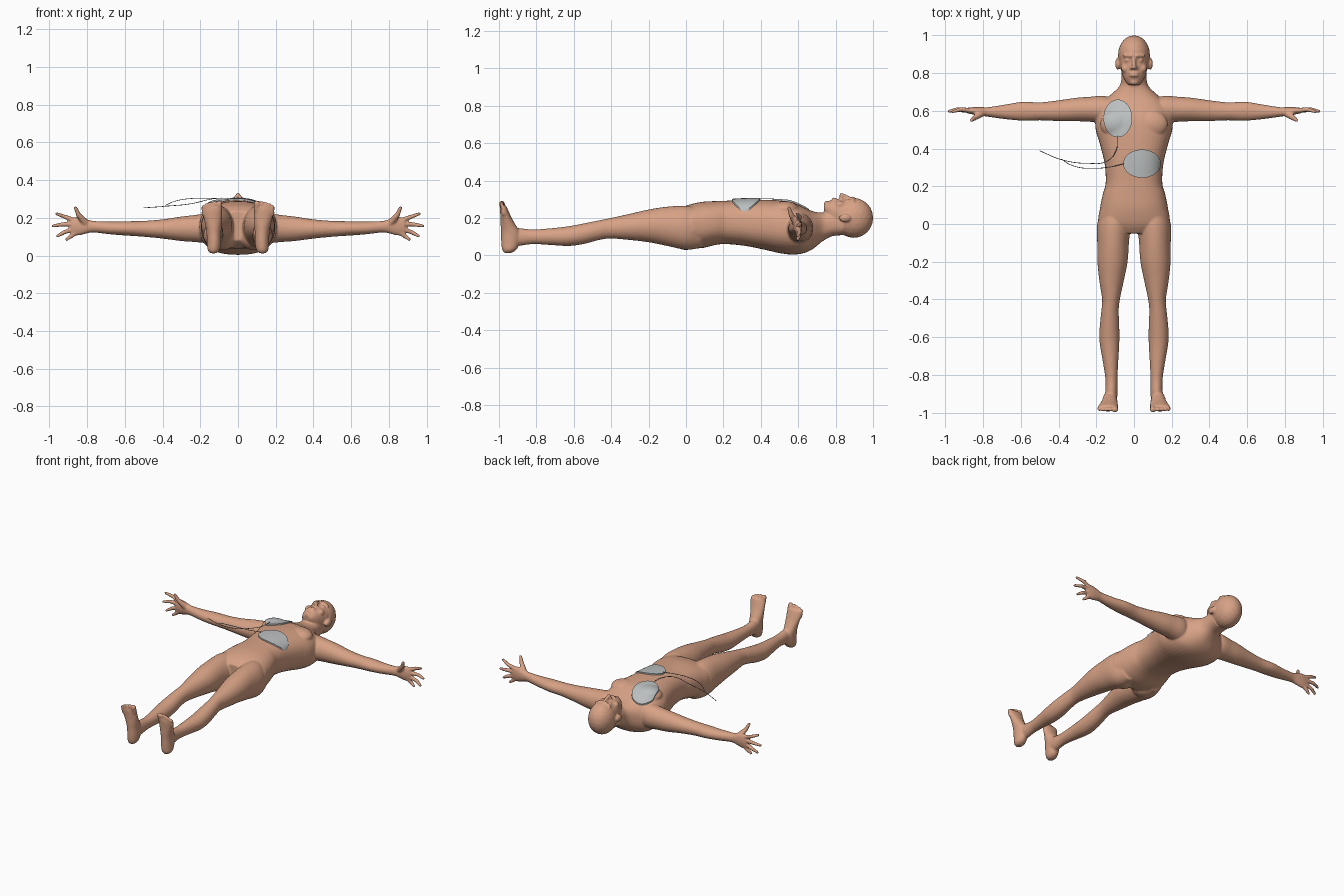
import bpy, bmesh, math
from mathutils import Vector
from mathutils.bvhtree import BVHTree

if "Cube" in bpy.data.objects:
    bpy.data.objects.remove(bpy.data.objects["Cube"])


def material(name, rgb):
    m = bpy.data.materials.new(name)
    m.diffuse_color = (*rgb, 1)
    m.use_nodes = True
    m.node_tree.nodes["Principled BSDF"].inputs["Base Color"].default_value = m.diffuse_color
    return m


SKIN = material("skin", (0.68, 0.36, 0.235))
PAD = material("pad_grey", (0.50, 0.52, 0.52))
WIRE = material("wire_grey", (0.16, 0.17, 0.18))


def refine(rows, n=4):
    """Catmull-Rom interpolation of cross-section rows."""
    out = []
    for i in range(len(rows) - 1):
        a, b, c, d = (rows[max(0, min(len(rows) - 1, i + k))] for k in (-1, 0, 1, 2))
        for s in range(n):
            t = s / n
            out.append([0.5 * (2 * q + (r - p) * t + (2 * p - 5 * q + 4 * r - w) * t * t
                               + (3 * q - p - 3 * r + w) * t ** 3)
                        for p, q, r, w in zip(a, b, c, d)])
    return out + [list(rows[-1])]


def loft(bm, axis, rows, power=2.0, sides=40):
    """Closed tube along an axis; row = (along, centre u, centre v, radius u, radius v)."""
    rings = []
    for t, u, v, ru, rv in refine(rows):
        ring = []
        for k in range(sides):
            a = 2 * math.pi * k / sides
            c, s = math.cos(a), math.sin(a)
            co = [u + ru * math.copysign(abs(c) ** (2 / power), c),
                  v + rv * math.copysign(abs(s) ** (2 / power), s)]
            co.insert("xyz".index(axis), t)
            ring.append(bm.verts.new(co))
        rings.append(ring)
    faces = [bm.faces.new(rings[0][::-1]), bm.faces.new(rings[-1])]
    for r0, r1 in zip(rings, rings[1:]):
        for k in range(sides):
            j = (k + 1) % sides
            faces.append(bm.faces.new((r0[k], r0[j], r1[j], r1[k])))
    bmesh.ops.recalc_face_normals(bm, faces=faces)


def capsule(bm, p, q, r0, r1):
    p, q = Vector(p), Vector(q)
    d = q - p
    for v in bmesh.ops.create_icosphere(bm, subdivisions=3, radius=1)["verts"]:
        v.co = q + v.co * r1 if v.co.dot(d) > 0 else p + v.co * r0


def ball(bm, c, r):
    for v in bmesh.ops.create_icosphere(bm, subdivisions=3, radius=1)["verts"]:
        v.co = Vector(c) + Vector([a * b for a, b in zip(v.co, r)])


def make_object(name, bm, mat):
    me = bpy.data.meshes.new(name)
    bm.to_mesh(me)
    bm.free()
    ob = bpy.data.objects.new(name, me)
    bpy.context.collection.objects.link(ob)
    me.materials.append(mat)
    return ob


def add_limbs(bm):
    # Leg
    loft(bm, "y", [(a, x, (lo + hi) / 2, rx, (hi - lo) / 2) for a, x, rx, lo, hi in [
        (.08, .10, .07, .04, .25), (.0, .107, .088, .03, .265), (-.1, .111, .084, .05, .26),
        (-.2, .114, .08, .07, .245), (-.3, .119, .065, .082, .222), (-.4, .122, .047, .09, .2),
        (-.46, .127, .046, .083, .188), (-.55, .13, .052, .06, .17), (-.63, .13, .052, .05, .155),
        (-.72, .125, .042, .055, .145), (-.82, .12, .032, .06, .138), (-.9, .12, .032, .05, .145),
        (-.94, .12, .03, .055, .13)]])
    # Foot, standing upright on its heel
    loft(bm, "z", [(.012, .13, -.953, .016, .018), (.03, .129, -.945, .032, .038),
                   (.07, .127, -.938, .037, .05), (.12, .128, -.938, .039, .051),
                   (.16, .13, -.95, .043, .041), (.2, .134, -.962, .049, .03),
                   (.24, .138, -.972, .054, .022), (.262, .139, -.976, .052, .016)])
    for x, z, r in ((.1, .284, .016), (.127, .284, .011), (.148, .28, .0105),
                    (.167, .274, .01), (.184, .265, .009)):
        capsule(bm, (x, -.974, z - .045), (x, -.984, z - r * .5), r, r)
    # Buttock and chest muscles
    ball(bm, (.085, .0, .105), (.085, .085, .077))
    ball(bm, (.09, .53, .245), (.09, .075, .045))
    # Arm and palm
    loft(bm, "x", [(a, (f + h) / 2, (lo + hi) / 2, (h - f) / 2, (hi - lo) / 2)
                   for a, f, h, lo, hi in [
        (.1, .54, .66, .06, .23), (.16, .535, .68, .065, .225), (.23, .542, .675, .072, .215),
        (.3, .545, .67, .077, .207), (.4, .546, .656, .09, .192), (.5, .55, .645, .1, .184),
        (.59, .548, .648, .106, .182), (.68, .556, .634, .113, .18), (.77, .568, .62, .123, .184),
        (.81, .574, .62, .115, .196), (.85, .58, .62, .106, .205), (.885, .587, .616, .108, .2)]])
    # Fingers and thumb
    for base, mid, tip in (((.87, .602, .188), (.92, .608, .206), (.962, .595, .222)),
                           ((.875, .603, .167), (.935, .609, .165), (.982, .597, .157)),
                           ((.875, .602, .142), (.925, .606, .122), (.958, .597, .103)),
                           ((.86, .6, .122), (.89, .602, .1), (.909, .597, .085))):
        capsule(bm, base, mid, .0135, .0115)
        capsule(bm, mid, tip, .0115, .0085)
    capsule(bm, (.81, .587, .175), (.845, .563, .215), .02, .014)
    capsule(bm, (.845, .563, .215), (.862, .55, .254), .014, .009)
    # Ear, brow, eyelid and cheek
    ball(bm, (.086, .85, .2), (.014, .032, .022))
    capsule(bm, (.014, .892, .306), (.052, .893, .288), .009, .008)
    ball(bm, (.034, .868, .289), (.015, .009, .011))
    ball(bm, (.045, .825, .27), (.023, .024, .022))


body = bmesh.new()
# Torso and neck
loft(body, "y", [(a, 0, (lo + hi) / 2, rx, (hi - lo) / 2) for a, rx, lo, hi in [
    (-.05, .1, .08, .235), (0, .185, .045, .265), (.08, .181, .038, .285), (.16, .165, .056, .29),
    (.22, .15, .06, .292), (.32, .156, .05, .297), (.42, .18, .03, .297), (.5, .203, .012, .293),
    (.57, .203, .004, .283), (.63, .185, .012, .256), (.68, .13, .035, .235),
    (.73, .078, .075, .228), (.78, .066, .102, .235), (.84, .066, .108, .23)]], power=2.4)
# Skull and jaw
ball(body, (0, .897, .2), (.085, .104, .107))
loft(body, "y", [(.737, 0, .256, .026, .018), (.75, 0, .247, .041, .036), (.78, 0, .232, .058, .064),
                 (.82, 0, .22, .07, .08), (.86, 0, .212, .077, .088), (.92, 0, .205, .078, .095)], 2.2)
# Nose, lips and chin
capsule(body, (0, .885, .302), (0, .832, .322), .008, .0125)
for side in (-1, 1):
    ball(body, (.012 * side, .828, .307), (.01, .01, .012))
for y in (.787, .8):
    ball(body, (0, y, .297), (.026, .0065, .012))
ball(body, (0, .752, .277), (.022, .015, .015))

# Paired parts, mirrored to both sides
pair = bmesh.new()
add_limbs(pair)
half = bpy.data.meshes.new("half")
pair.to_mesh(half)
body.from_mesh(half)
for v in pair.verts:
    v.co.x *= -1
bmesh.ops.reverse_faces(pair, faces=pair.faces)
pair.to_mesh(half)
body.from_mesh(half)
pair.free()
bpy.data.meshes.remove(half)

# Fuse everything to one smooth skin
figure = make_object("body", body, SKIN)
rem = figure.modifiers.new("fuse", "REMESH")
rem.mode = "VOXEL"
rem.voxel_size = 0.0055
smo = figure.modifiers.new("soften", "SMOOTH")
smo.factor, smo.iterations = 0.5, 5
bpy.context.view_layer.objects.active = figure
figure.select_set(True)
for name in ("fuse", "soften"):
    bpy.ops.object.modifier_apply(modifier=name)
figure.data.shade_smooth()
skin_tree = BVHTree.FromPolygons([v.co for v in figure.data.vertices],
                                 [p.vertices for p in figure.data.polygons])


def skin_height(x, y):
    hit = skin_tree.ray_cast(Vector((x, y, 1)), Vector((0, 0, -1)))[0]
    return hit.z if hit else 0.22


def pad(name, cx, cy, rx, ry, rings=10, sides=48):
    """Oval pad draped over the chest."""
    bm = bmesh.new()

    def layer(lift):
        grid = []
        for i in range(rings + 1):
            f = i / rings
            pts = [(cx + rx * f * math.cos(2 * math.pi * k / sides),
                    cy + ry * f * math.sin(2 * math.pi * k / sides))
                   for k in range(sides if i else 1)]
            grid.append([bm.verts.new((x, y, skin_height(x, y) + lift)) for x, y in pts])
        return grid

    top, low = layer(.009), layer(-.003)
    for k in range(sides):
        j = (k + 1) % sides
        for g in (top, low):
            bm.faces.new((g[0][0], g[1][k], g[1][j]))
            for a, b in zip(g[1:], g[2:]):
                bm.faces.new((a[k], b[k], b[j], a[j]))
        bm.faces.new((top[-1][k], low[-1][k], low[-1][j], top[-1][j]))
    bmesh.ops.recalc_face_normals(bm, faces=bm.faces)
    ob = make_object(name, bm, PAD)
    bpy.ops.object.select_all(action="DESELECT")
    bpy.context.view_layer.objects.active = ob
    ob.select_set(True)
    bpy.ops.object.shade_smooth_by_angle(angle=math.radians(40))


pad("chest_pad", -.086, .56, .076, .1)
pad("rib_pad", .043, .32, .1, .075)


def wire(name, points):
    cu = bpy.data.curves.new(name, "CURVE")
    cu.dimensions = "3D"
    cu.bevel_depth, cu.bevel_resolution = .0018, 1
    sp = cu.splines.new("BEZIER")
    sp.bezier_points.add(len(points) - 1)
    for bp, co in zip(sp.bezier_points, points):
        bp.co = co
        bp.handle_left_type = bp.handle_right_type = "AUTO"
    cu.materials.append(WIRE)
    bpy.context.collection.objects.link(bpy.data.objects.new(name, cu))


wire("chest_wire", [(-.088, .47, .306), (-.095, .39, .304), (-.14, .335, .3), (-.25, .322, .275),
                    (-.38, .34, .262), (-.5, .388, .253)])
wire("rib_wire", [(-.05, .32, .304), (-.13, .302, .304), (-.22, .295, .304), (-.29, .3, .298),
                  (-.345, .318, .285), (-.385, .345, .266)])
